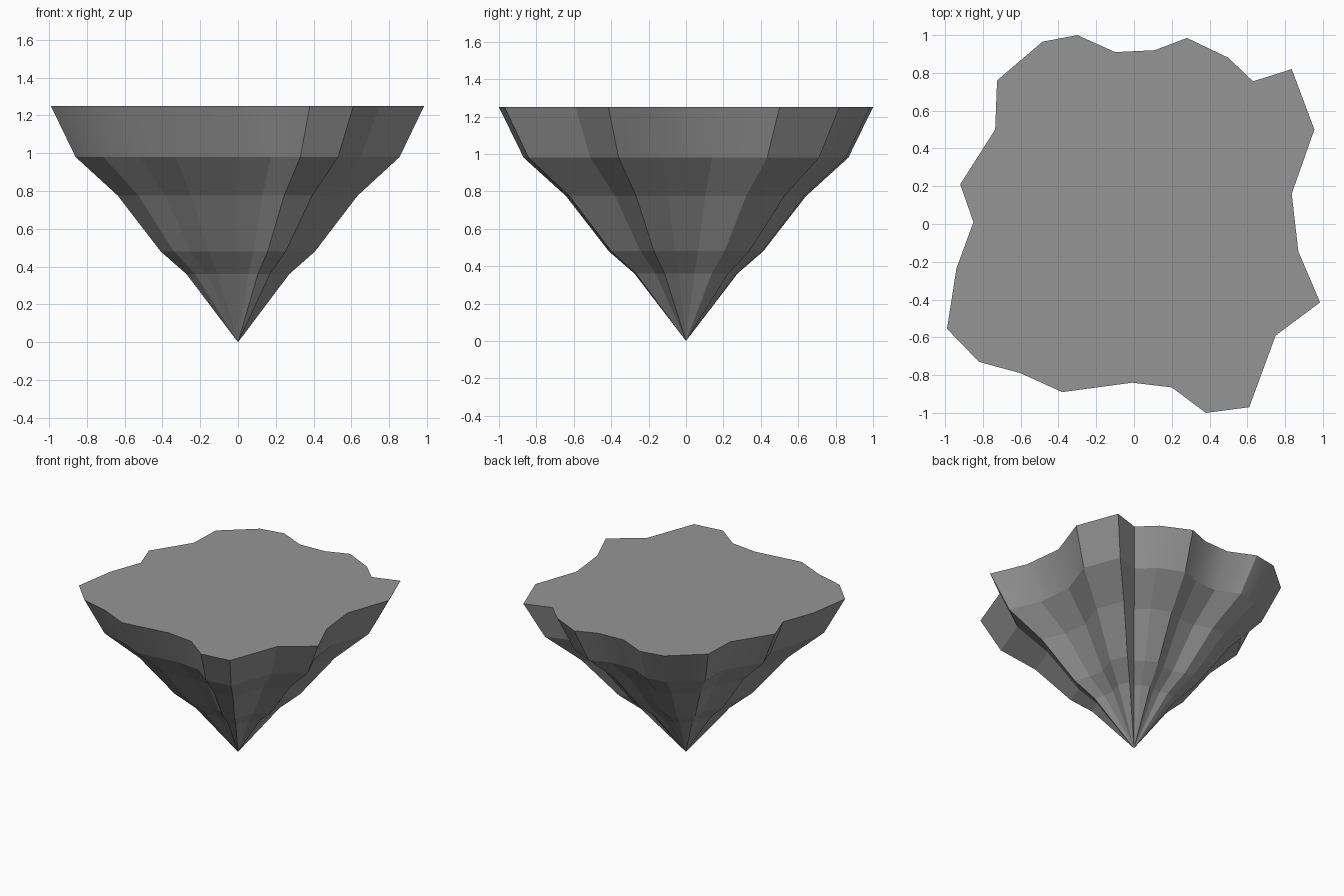
import bpy
import bmesh

cube = bpy.data.objects.get("Cube")
if cube:
    bpy.data.objects.remove(cube, do_unlink=True)

# Irregular rim outline, clockwise from the back
RIM = [(-.3, 1), (-.1, .91), (.11, .92), (.28, .985), (.5, .88), (.63, .755),
       (.835, .82), (.955, .5), (.835, .16), (.87, -.145), (.985, -.415),
       (.75, -.59), (.61, -.97), (.38, -1), (.2, -.865), (-.01, -.84),
       (-.38, -.89), (-.6, -.79), (-.82, -.73), (-.99, -.555), (-.94, -.235),
       (-.85, .01), (-.92, .21), (-.735, .5), (-.725, .76), (-.485, .965)]

# Height and outline scale of each ring, top to bottom
RINGS = [(1.25, 1), (.98, .868), (.775, .642), (.48, .413), (.36, .275)]

stone = bpy.data.materials.new("grey stone")
stone.use_nodes = True
grey = (.3, .3, .3, 1)
stone.diffuse_color = grey
stone.node_tree.nodes["Principled BSDF"].inputs["Base Color"].default_value = grey

# Rock: stacked scaled outlines tapering to a point below
bm = bmesh.new()
rings = [[bm.verts.new((x * s, y * s, z)) for x, y in RIM] for z, s in RINGS]
tip = bm.verts.new((0, 0, 0))
n = len(RIM)
bm.faces.new(rings[0])
for i in range(n):
    j = (i + 1) % n
    for upper, lower in zip(rings, rings[1:]):
        face = bm.faces.new((upper[i], upper[j], lower[j], lower[i]))
        face.smooth = upper is rings[0]
    bm.faces.new((rings[-1][i], rings[-1][j], tip))
bmesh.ops.recalc_face_normals(bm, faces=bm.faces)

# Soft blend around the rim band, crisp ledges and sharp folds
for edge in bm.edges:
    level = abs(edge.verts[0].co.z - edge.verts[1].co.z) < .001
    edge.smooth = not level and edge.calc_face_angle(0) < .52

mesh = bpy.data.meshes.new("floating_rock")
bm.to_mesh(mesh)
bm.free()
mesh.materials.append(stone)
rock = bpy.data.objects.new("floating_rock", mesh)
bpy.context.collection.objects.link(rock)
